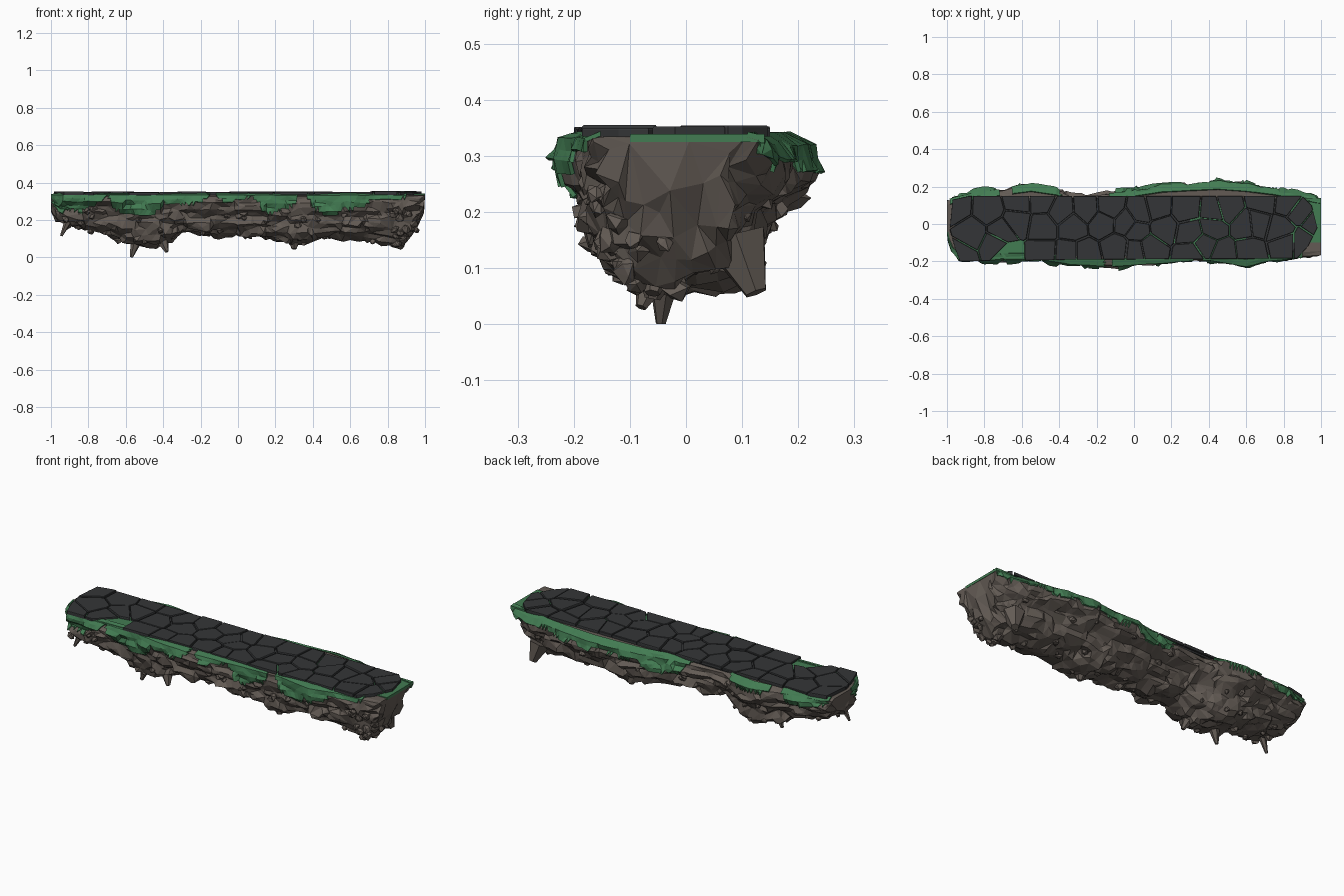
import bpy, bmesh, math, random
from mathutils import Vector, noise, Matrix

if "Cube" in bpy.data.objects:
    bpy.data.objects.remove(bpy.data.objects["Cube"])

random.seed(4)

def material(name, col):
    m = bpy.data.materials.new(name)
    m.diffuse_color = (*col, 1)
    m.use_nodes = True
    m.node_tree.nodes["Principled BSDF"].inputs["Base Color"].default_value = m.diffuse_color
    return m

ROCK = material("rock", (0.125, 0.105, 0.09))
MOSS = material("moss", (0.055, 0.20, 0.085))
SLATE = material("slate", (0.034, 0.036, 0.038))

def finish(bm, name, mat, decimate=None):
    me = bpy.data.meshes.new(name)
    bm.to_mesh(me)
    bm.free()
    me.materials.append(mat)
    ob = bpy.data.objects.new(name, me)
    bpy.context.collection.objects.link(ob)
    if decimate:
        ob.modifiers.new("facets", 'DECIMATE').ratio = decimate
    return ob

def lerp(table, x):
    for (a, va), (b, vb) in zip(table, table[1:]):
        if x <= b:
            return va + (vb - va) * max(0, (x - a) / (b - a))
    return table[-1][1]

# Outlines along x: underside height, back edge, front edge
BOTTOM = [(-1, .24), (-.96, .18), (-.9, .155), (-.8, .14), (-.7, .115), (-.6, .06), (-.5, .04), (-.4, .05),
          (-.3, .12), (-.1, .105), (.1, .11), (.28, .06), (.4, .09), (.6, .10), (.75, .08), (.87, .065),
          (.94, .13), (.98, .22), (1, .29)]
BACK = [(-1, .13), (-.93, .155), (-.8, .18), (-.55, .225), (-.42, .20), (-.33, .155), (-.15, .175), (0, .19),
        (.15, .22), (.45, .24), (.6, .225), (.75, .20), (.9, .16), (1, .14)]
FRONT = [(-1, -.05), (-.97, -.15), (-.93, -.2), (-.5, -.19), (-.35, -.22), (-.15, -.235), (.2, -.21),
         (.4, -.20), (.6, -.235), (.72, -.2), (.9, -.185), (1, -.18)]
# Cross-section: sideways fraction, depth fraction
SECTION = [(-.8, 0), (-.95, .03), (-1, .17), (-.96, .36), (-.86, .5), (-.82, .68), (-.68, .84), (-.45, .95),
           (-.1, 1), (.25, .97), (.5, .9), (.62, .7), (.72, .52), (.92, .4), (1, .26), (.93, .08), (.76, 0)]
TOP = .334

def section_point(x, t):
    i = min(int(t), len(SECTION) - 2)
    f = t - i
    u = SECTION[i][0] * (1 - f) + SECTION[i + 1][0] * f
    v = SECTION[i][1] * (1 - f) + SECTION[i + 1][1] * f
    y = u * (lerp(BACK, x) if u > 0 else -lerp(FRONT, x))
    z = TOP - v * (TOP - lerp(BOTTOM, x))
    p = Vector((x, y, z))
    # layered rocky noise, fading to nothing at the flat top
    q = Vector((x * 9, y * 14, z * 26))
    n = noise.noise(q) * .024 + noise.cell(q * .8) * .014 + noise.noise(q * 2.3) * .010 - .008
    fade = min(1, v * 5)
    out = Vector((0, u, (.35 - v) * .9)).normalized()
    p += out * n * fade
    p.x = max(-1, min(1, p.x + noise.noise(q * 1.4 + Vector((7, 3, 1))) * .02 * fade))
    return p

def rock_grid(nx=120, per=2, offset=0, caps=True):
    bm = bmesh.new()
    nt = (len(SECTION) - 1) * per
    rows = [[bm.verts.new(section_point(-1 + 2 * i / nx, j / per)) for j in range(nt + 1)]
            for i in range(nx + 1)]
    for a, b in zip(rows, rows[1:]):
        for j in range(nt):
            bm.faces.new((a[j], b[j], b[j + 1], a[j + 1]))
        if caps:
            bm.faces.new((a[nt], b[nt], b[0], a[0]))
    if caps:
        bm.faces.new(rows[0])
        bm.faces.new(rows[-1][::-1])
    bmesh.ops.recalc_face_normals(bm, faces=bm.faces)
    bm.normal_update()
    if offset:
        for v, d in [(v, v.normal.copy()) for v in bm.verts]:
            s = 1 if d.dot(Vector((0, v.co.y, .1))) > 0 else -1
            v.co += d * offset * s
            v.co.x = max(-1, min(1, v.co.x))
    bmesh.ops.triangulate(bm, faces=bm.faces)
    return bm

# Rock body
finish(rock_grid(), "rock_body", ROCK, .3)

# Moss draped over the rim: centre x, half length, side, drop
PATCHES = [(-.86, .15, -1, .09), (-.54, .15, -1, .11), (-.3, .14, -1, .05), (.2, .12, -1, .08),
           (.54, .17, -1, .10), (.8, .1, -1, .03), (-.02, .1, -1, .03),
           (.2, .34, 1, .055), (.55, .32, 1, .05), (.02, .14, 1, .09), (-.52, .13, 1, .035),
           (-.85, .13, 1, .06), (.9, .12, 1, .04)]

def mossy(c):
    for cx, half, side, drop in PATCHES:
        r = 1 - ((c.x - cx) / half) ** 2
        if c.y * side > 0 and r > 0:
            if c.z > TOP - drop * math.sqrt(r) * (1 + .5 * noise.noise(c * 12)):
                return True
    return False

bm = rock_grid(offset=.010, caps=False)
bmesh.ops.delete(bm, geom=[f for f in bm.faces if not mossy(f.calc_center_median())], context='FACES')
moss = finish(bm, "moss_rim", MOSS, .45)
moss.modifiers.new("thickness", 'SOLIDIFY').thickness = .008

# Moss bed showing between the slabs and over the right end
def slab(name, mat, outlines, low, high):
    bm = bmesh.new()
    for pts in outlines:
        f = bm.faces.new([bm.verts.new((x, y, low)) for x, y in pts])
        ext = bmesh.ops.extrude_face_region(bm, geom=[f])
        bmesh.ops.translate(bm, vec=(0, 0, high - low),
                            verts=[g for g in ext["geom"] if isinstance(g, bmesh.types.BMVert)])
    bmesh.ops.recalc_face_normals(bm, faces=bm.faces)
    return finish(bm, name, mat)

slab("moss_bed", MOSS, [
    [(.84, -.1), (1, -.1), (1, .14), (.84, .14)],
    [(.3, -.16), (.6, -.17), (.6, .12), (.3, .12)],
    [(.05, -.14), (.22, -.1), (.22, -.02), (.05, -.05)],
    [(-.93, -.19), (-.58, -.18), (-.58, -.06), (-.95, -.05)]], .325, .339)
slab("dark_bed", SLATE, [[(-.94, -.14), (-.85, -.17), (.85, -.17), (.93, -.1), (.93, .08), (.87, .14),
                          (-.9, .14), (-.97, .05)]], .325, .337)

# Cracked slate paving: cells cut from one outline
OUTLINE = [(-.97, .13), (-.88, .15), (.90, .15), (.95, .1), (.98, -.02), (.93, -.12), (.87, -.185),
           (.3, -.187), (-.3, -.19), (-.93, -.2), (-.96, -.12), (-.985, -.03)]
seeds = [Vector((-.91 + .13 * i + random.uniform(-.05, .05) + .05 * (j % 2),
                 -.135 + .115 * j + random.uniform(-.04, .04), 0)) for i in range(15) for j in range(3)]
bm = bmesh.new()
for s in seeds:
    if (s - Vector((-.68, -.13, 0))).length < .06:
        continue
    cell = bmesh.new()
    cell.faces.new([cell.verts.new((x, y, 0)) for x, y in OUTLINE])
    for o in seeds:
        d = o - s
        if 0 < d.length < .5 and cell.faces:
            gap = random.choice((.0015, .003, .005))
            bmesh.ops.bisect_plane(cell, geom=cell.verts[:] + cell.edges[:] + cell.faces[:],
                                   plane_co=(s + o) / 2 - d.normalized() * gap, plane_no=d, clear_outer=True)
    h = .349 + random.uniform(-.003, .003) + (.003 if abs(s.x) > .8 else 0)
    if cell.faces:
        ring = [v.co.copy() for v in cell.faces[:][0].verts]
        low = [bm.verts.new((p.x, p.y, .334)) for p in ring]
        mid = [bm.verts.new((p.x, p.y, h - .003)) for p in ring]
        top = [bm.verts.new((p.x + (s.x - p.x) * .03, p.y + (s.y - p.y) * .03, h)) for p in ring]
        bm.faces.new(top)
        bm.faces.new(low[::-1])
        for a, b in ((low, mid), (mid, top)):
            for k in range(len(ring)):
                n = (k + 1) % len(ring)
                bm.faces.new((a[k], a[n], b[n], b[k]))
    cell.free()
bmesh.ops.recalc_face_normals(bm, faces=bm.faces)
finish(bm, "slate_paving", SLATE)

# Loose stones embedded in the sides, ends and underside
def lump(bm, pos, size, stretch=(1, 1, 1)):
    rot = Matrix.Rotation(random.uniform(-.6, .6), 4, 'X') @ Matrix.Rotation(random.uniform(0, 6), 4, 'Z')
    mat = Matrix.Translation(pos) @ rot @ Matrix.Diagonal((*stretch, 1))
    for v in bmesh.ops.create_icosphere(bm, subdivisions=1, radius=size, matrix=mat)["verts"]:
        v.co += Vector([random.uniform(-.3, .3) * size for _ in range(3)])

bm = bmesh.new()
for _ in range(45):
    p = section_point(random.uniform(-.93, .9), random.uniform(3, 13))
    lump(bm, p, random.uniform(.01, .02), (1.3, 1, 1))
for _ in range(22):
    lump(bm, section_point(random.uniform(.83, .95), random.uniform(2.5, 8)), random.uniform(.014, .024))
for _ in range(10):
    lump(bm, section_point(random.uniform(-.96, -.75), random.uniform(2.5, 8)), random.uniform(.014, .024))
finish(bm, "loose_stones", ROCK)

# Hanging points: base, tip, radius
bm = bmesh.new()
for base, tip, r in [((-.55, -.04, .07), (-.57, -.045, 0), .026), ((-.91, -.1, .19), (-.945, -.11, .115), .02),
                     ((.85, .09, .15), (.87, .125, .056), .06), ((.82, -.05, .12), (.85, -.06, .055), .04),
                     ((-.4, -.06, .08), (-.38, -.08, .03), .03), ((.3, -.05, .1), (.3, -.06, .045), .04)]:
    a, b = Vector(base), Vector(tip)
    d = b - a
    bmesh.ops.create_cone(bm, segments=6, radius1=r, radius2=r * .35, depth=d.length, cap_ends=True,
                          matrix=Matrix.Translation((a + b) / 2) @ d.to_track_quat('Z', 'Y').to_matrix().to_4x4())
lowest = min(v.co.z for v in bm.verts)
for v in bm.verts:
    if v.co.z < 0:
        v.co.z = 0
finish(bm, "hanging_points", ROCK)
